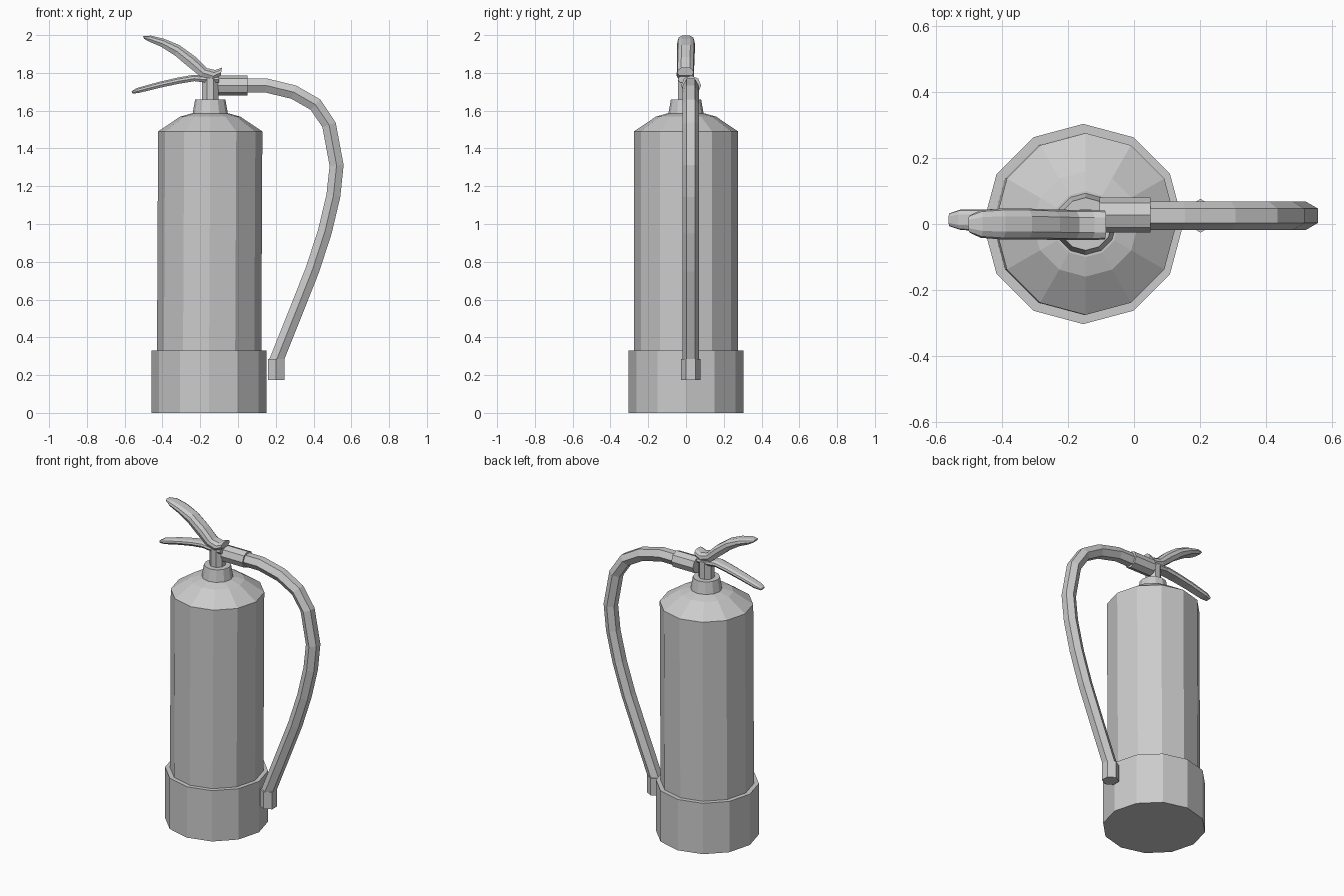
import bpy, bmesh
from math import cos, sin, pi, tau
from mathutils import Vector

if "Cube" in bpy.data.objects:
    bpy.data.objects.remove(bpy.data.objects["Cube"])


def skin(name, rings):
    """Join rings of points into one closed flat-shaded object."""
    bm = bmesh.new()
    loops = [[bm.verts.new(p) for p in ring] for ring in rings]
    n = len(loops[0])
    for a, b in zip(loops, loops[1:]):
        for i in range(n):
            j = (i + 1) % n
            bm.faces.new((a[i], a[j], b[j], b[i]))
    bm.faces.new(loops[0])
    bm.faces.new(loops[-1])
    bmesh.ops.recalc_face_normals(bm, faces=bm.faces)
    mesh = bpy.data.meshes.new(name)
    bm.to_mesh(mesh)
    bm.free()
    obj = bpy.data.objects.new(name, mesh)
    bpy.context.collection.objects.link(obj)
    return obj


def lathe(name, profile, sides, y=0.0, turn=0.0):
    """Stack of rings; profile rows are (centre x, radius, z)."""
    angles = [turn + tau * i / sides for i in range(sides)]
    return skin(name, [[(cx + r * cos(a), y + r * sin(a), z) for a in angles]
                       for cx, r, z in profile])


def tube(name, path, radius, sides, y):
    """Sweep a polygon along an x-z path, with corners facing +y and -y."""
    pts = [Vector((x, 0, z)) for x, z in path]
    rings = []
    for i, p in enumerate(pts):
        t = (pts[min(i + 1, len(pts) - 1)] - pts[max(i - 1, 0)]).normalized()
        normal = Vector((-t.z, 0, t.x))
        rings.append([p + normal * radius * sin(tau * k / sides)
                      + Vector((0, y + radius * cos(tau * k / sides), 0))
                      for k in range(sides)])
    return skin(name, rings)


def lever(name, stations):
    """Rounded grip; rows are (top x, top z, bottom x, bottom z, half width, y)."""
    section = [(-1, .4), (-.9, .75), (-.5, 1), (.5, 1), (.9, .75), (1, .4),
               (.75, 0), (-.75, 0)]
    rings = []
    for tx, tz, bx, bz, w, y in stations:
        top, bottom = Vector((tx, 0, tz)), Vector((bx, 0, bz))
        rings.append([bottom.lerp(top, v) + Vector((0, y + u * w, 0))
                      for u, v in section])
    return skin(name, rings)


# Cylinder, base boot and neck
lathe("base_boot", [(-.154, .304, 0), (-.154, .304, .33)], 12)
lathe("tank", [(-.153, .276, .30), (-.147, .276, 1.49), (-.147, .16, 1.568),
               (-.147, .1, 1.585)], 12)
lathe("neck_collar", [(-.147, .095, 1.575), (-.147, .08, 1.66)], 12)
lathe("valve_stem", [(-.147, .047, 1.65), (-.147, .047, 1.77)], 8, turn=pi / 8)

# Hose with its coupling and nozzle
tube("hose_coupling", [(-.105, 1.733), (.05, 1.733)], .053, 8, .027)
tube("hose", [(.03, 1.733), (.15, 1.733), (.295, 1.698), (.41, 1.632),
              (.482, 1.525), (.522, 1.31), (.505, 1.15), (.46, .96),
              (.395, .76), (.31, .545), (.2, .27)], .043, 6, .025)
lathe("hose_nozzle", [(.202, .051, .175), (.202, .051, .285)], 6, .025, pi / 6)

# Squeeze lever above, carrying handle below
lever("squeeze_lever", [
    (-.503, 1.995, -.497, 1.98, .026, 0), (-.46, 1.997, -.47, 1.965, .042, 0),
    (-.39, 1.98, -.41, 1.94, .047, 0), (-.31, 1.947, -.335, 1.893, .047, 0),
    (-.225, 1.885, -.27, 1.838, .046, -.002), (-.165, 1.825, -.20, 1.782, .046, -.003),
    (-.12, 1.815, -.14, 1.762, .046, -.003), (-.085, 1.828, -.092, 1.785, .044, -.003)])
lever("carry_handle", [
    (-.563, 1.703, -.558, 1.69, .02, .013), (-.535, 1.72, -.52, 1.695, .031, .013),
    (-.42, 1.752, -.41, 1.722, .035, .01), (-.32, 1.775, -.31, 1.743, .038, .005),
    (-.235, 1.79, -.23, 1.756, .042, 0), (-.17, 1.785, -.18, 1.75, .043, 0),
    (-.10, 1.785, -.10, 1.75, .043, 0)])
